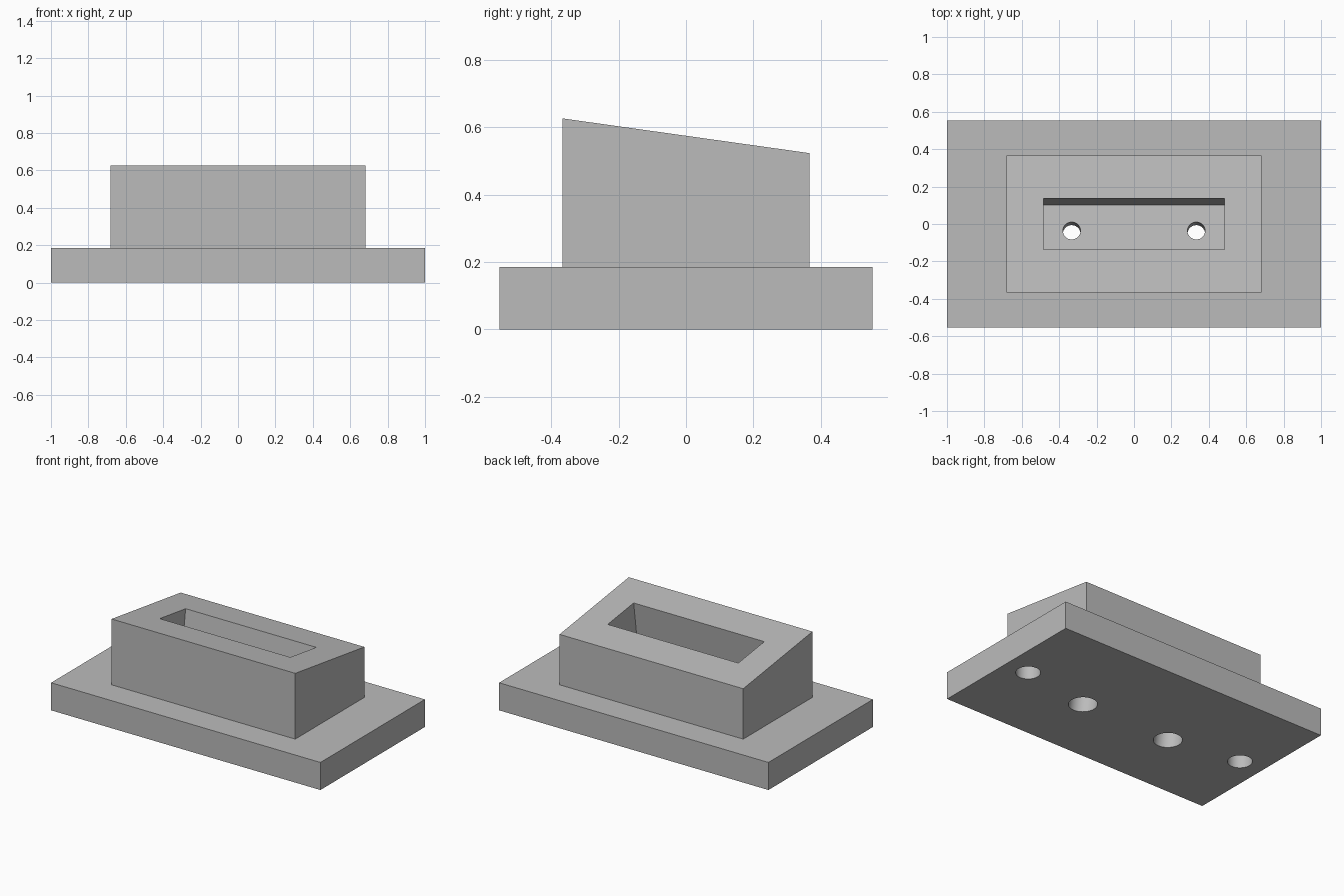
import bpy
import math
from mathutils import Matrix, Vector

cube = bpy.data.objects.get("Cube")
if cube:
    bpy.data.objects.remove(cube, do_unlink=True)

TILT = math.radians(8)
TOP_Z = 0.575          # height of the sloped top at its centre
POCKET_DEPTH = 0.26
# Frame lying on the sloped top, its z axis perpendicular to the slope
SLOPE = Matrix.Translation((0, 0, TOP_Z)) @ Matrix.Rotation(-TILT, 4, "X")

grey = bpy.data.materials.new("neutral_grey")
grey.use_nodes = True
colour = (0.5, 0.5, 0.5, 1)
grey.diffuse_color = colour
grey.node_tree.nodes["Principled BSDF"].inputs["Base Color"].default_value = colour


def finish(name, frame):
    obj = bpy.context.object
    obj.name = name
    obj.data.materials.append(grey)
    obj.data.transform(frame)
    return obj


def box(name, width, depth, low, high, frame=Matrix()):
    bpy.ops.mesh.primitive_cube_add(size=1)
    size = Matrix.Diagonal((width, depth, high - low, 1))
    return finish(name, frame @ Matrix.Translation((0, 0, (low + high) / 2)) @ size)


def drill(name, x, radius, low, high, frame=Matrix()):
    bpy.ops.mesh.primitive_cylinder_add(vertices=64, radius=radius, depth=high - low)
    return finish(name, frame @ Matrix.Translation((x, 0, (low + high) / 2)))


def combine(target, other, operation):
    mod = target.modifiers.new(other.name, "BOOLEAN")
    mod.operation = operation
    mod.solver = "EXACT"
    mod.object = other
    other.hide_render = True
    bpy.context.view_layer.objects.active = target
    bpy.ops.object.modifier_apply(modifier=mod.name)
    bpy.data.objects.remove(other, do_unlink=True)


# Base plate and the raised block with its sloped top
stand = box("stand", 2, 1.108, 0, 0.185)
block = box("block", 1.364, 0.734, 0.1, TOP_Z)
for v in block.data.vertices:
    if v.co.z > 0.3:
        v.co.z = TOP_Z - v.co.y * math.tan(TILT)
combine(stand, block, "UNION")

# Tilted pocket sunk into the sloped top
combine(stand, box("pocket", 0.97, 0.278, -POCKET_DEPTH, 0.2, SLOPE), "DIFFERENCE")

# Tilted counterbored screw holes and upright blind holes underneath
for side in (-1, 1):
    x = side * 0.333
    shoulder = -POCKET_DEPTH - 0.12
    combine(stand, drill("screw_hole", x, 0.047, -0.7, -0.2, SLOPE), "DIFFERENCE")
    combine(stand, drill("counterbore", x, 0.087, -0.75, shoulder, SLOPE), "DIFFERENCE")
    combine(stand, drill("blind_hole", side * 0.83, 0.075, -0.1, 0.13), "DIFFERENCE")

# Smooth hole walls, sharp edges elsewhere
bpy.ops.object.select_all(action="DESELECT")
stand.select_set(True)
bpy.context.view_layer.objects.active = stand
bpy.ops.object.shade_smooth_by_angle(angle=math.radians(30))
